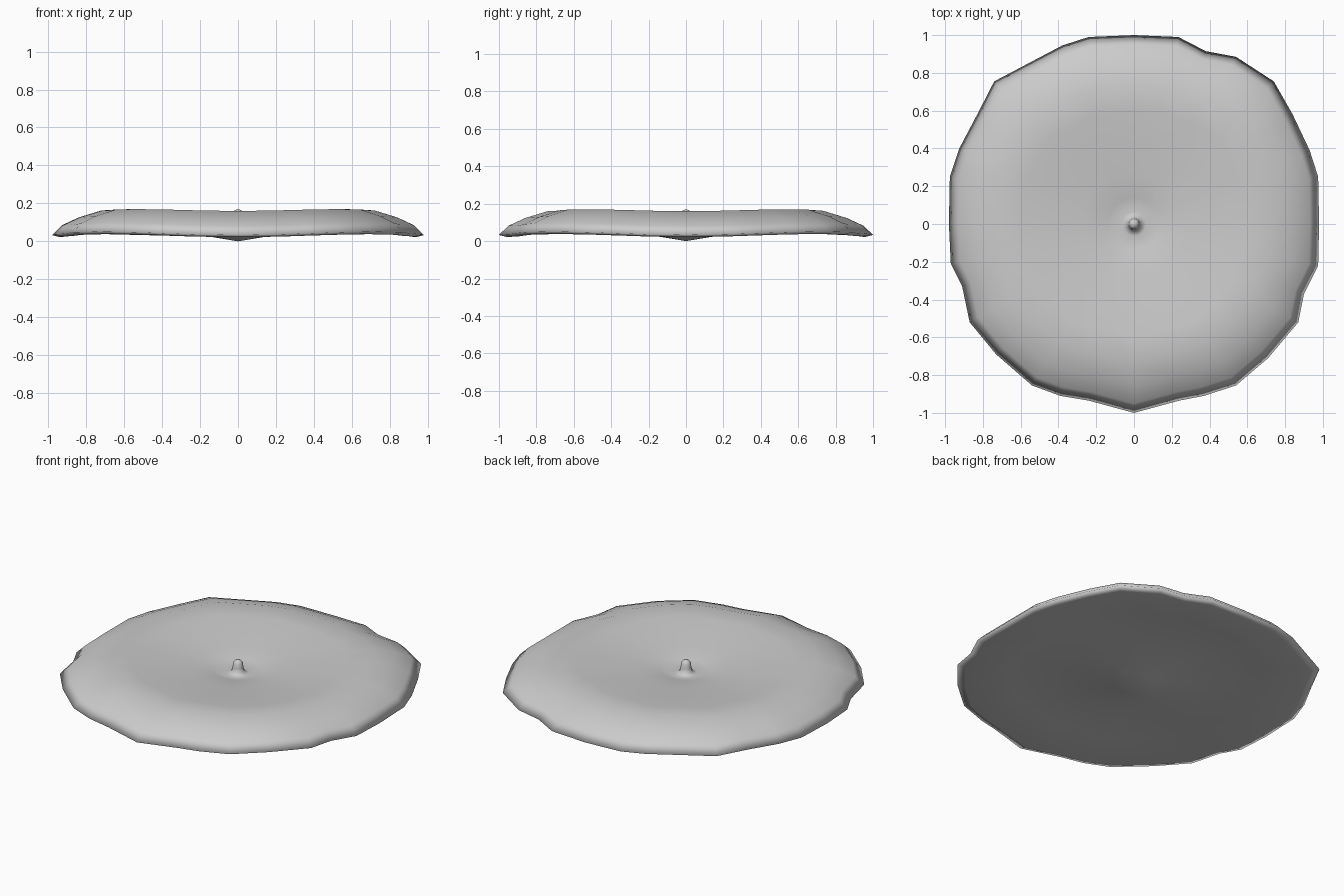
import bpy, bmesh, math
from mathutils import Vector

if "Cube" in bpy.data.objects:
    bpy.data.objects.remove(bpy.data.objects["Cube"])

# Irregular rim outline seen from above, clockwise from the back
RIM = [(0, 1), (.235, .99), (.38, .915), (.54, .885), (.74, .755), (.84, .58),
       (.93, .39), (.975, .25), (.98, 0), (.975, -.22), (.9, -.37), (.87, -.52),
       (.71, -.71), (.54, -.855), (.37, -.91), (.24, -.935), (0, -1),
       (-.24, -.935), (-.39, -.91), (-.54, -.855), (-.73, -.69), (-.87, -.52),
       (-.91, -.33), (-.97, -.21), (-.98, 0), (-.975, .25), (-.925, .4),
       (-.83, .58), (-.74, .755), (-.38, .945), (-.24, .99)]

# Cross-section: (radius factor, height), from under-centre round to the stem tip
PROFILE = [(.12, .02), (.3, .048), (.7, .062), (.955, .03), (1, .042), (.95, .09),
           (.86, .13), (.74, .165), (.6, .156), (.45, .14), (.28, .122),
           (.14, .105), (.065, .085), (.037, .098), (.031, .125), (.028, .15),
           (.017, .165)]


def ring(bm, f, z):
    verts = []
    for x, y in RIM:
        v = Vector((x, y))
        a = math.atan2(y, x)
        if f < .5:                       # even out the wobble toward the centre
            v = v.lerp(v.normalized() * .98, 1 - f * 2)
        dz = -.009 * math.cos(4 * a) * f * f   # gentle waves round the brim
        verts.append(bm.verts.new((v.x * f, v.y * f, z + dz)))
    return verts


# Floppy disc cap with a dimple and small stem
bm = bmesh.new()
rings = [ring(bm, f, z) for f, z in PROFILE]
n = len(RIM)
for lo, hi in zip(rings, rings[1:]):
    for i in range(n):
        j = (i + 1) % n
        bm.faces.new((lo[i], lo[j], hi[j], hi[i]))
for loop, z in ((rings[0], 0), (rings[-1], .17)):
    tip = bm.verts.new((0, 0, z))
    for i in range(n):
        bm.faces.new((loop[i], loop[(i + 1) % n], tip))
bmesh.ops.recalc_face_normals(bm, faces=bm.faces)
for f in bm.faces:
    f.smooth = True
mesh = bpy.data.meshes.new("floppy_cap")
bm.to_mesh(mesh)
bm.free()
bpy.context.collection.objects.link(bpy.data.objects.new("floppy_cap", mesh))
